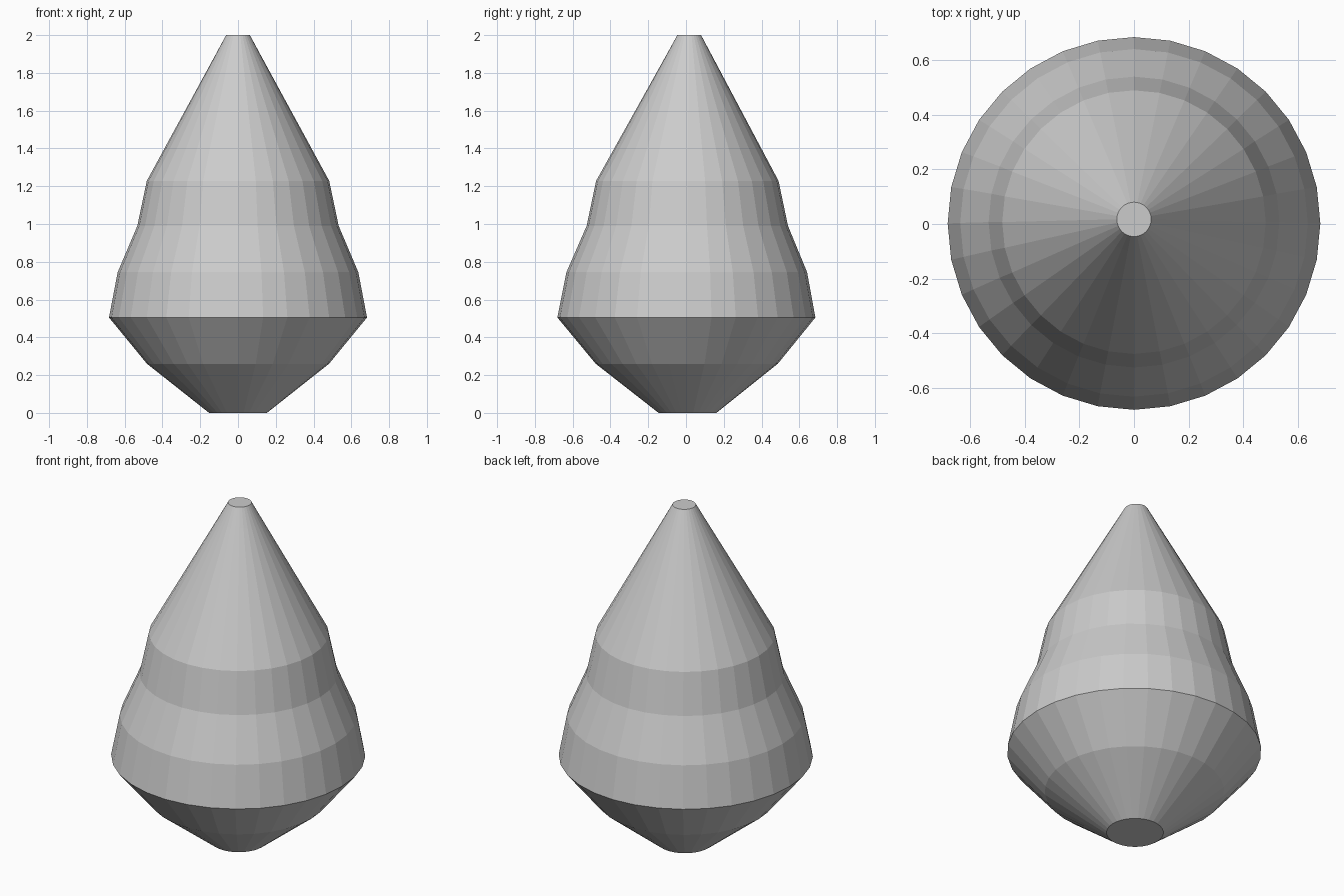
import bpy, bmesh, math

if "Cube" in bpy.data.objects:
    bpy.data.objects.remove(bpy.data.objects["Cube"])

SIDES = 32
# rings from bottom to tip: height, radius, slight lean in y
RINGS = [(0.0, 0.153, 0.008), (0.26, 0.482, 0.004), (0.505, 0.683, 0.002),
         (0.745, 0.637, 0.004), (0.99, 0.533, 0.007), (1.228, 0.483, 0.007),
         (1.9, 0.117, 0.016), (2.0, 0.063, 0.017)]

grey = bpy.data.materials.new("light_grey")
grey.diffuse_color = (0.6, 0.6, 0.6, 1)
grey.use_nodes = True
grey.node_tree.nodes["Principled BSDF"].inputs["Base Color"].default_value = grey.diffuse_color

# lathed spinning-top body, closed at both ends
bm = bmesh.new()
loops = []
for z, r, cy in RINGS:
    angles = [2 * math.pi * i / SIDES for i in range(SIDES)]
    loops.append([bm.verts.new((r * math.cos(a), cy + r * math.sin(a), z)) for a in angles])
for low, high in zip(loops, loops[1:]):
    for i in range(SIDES):
        j = (i + 1) % SIDES
        bm.faces.new((low[i], low[j], high[j], high[i]))
bm.faces.new(loops[0][::-1])
bm.faces.new(loops[-1])
bmesh.ops.recalc_face_normals(bm, faces=bm.faces)

mesh = bpy.data.meshes.new("tapered_body")
bm.to_mesh(mesh)
bm.free()
mesh.materials.append(grey)
body = bpy.data.objects.new("tapered_body", mesh)
bpy.context.collection.objects.link(body)
